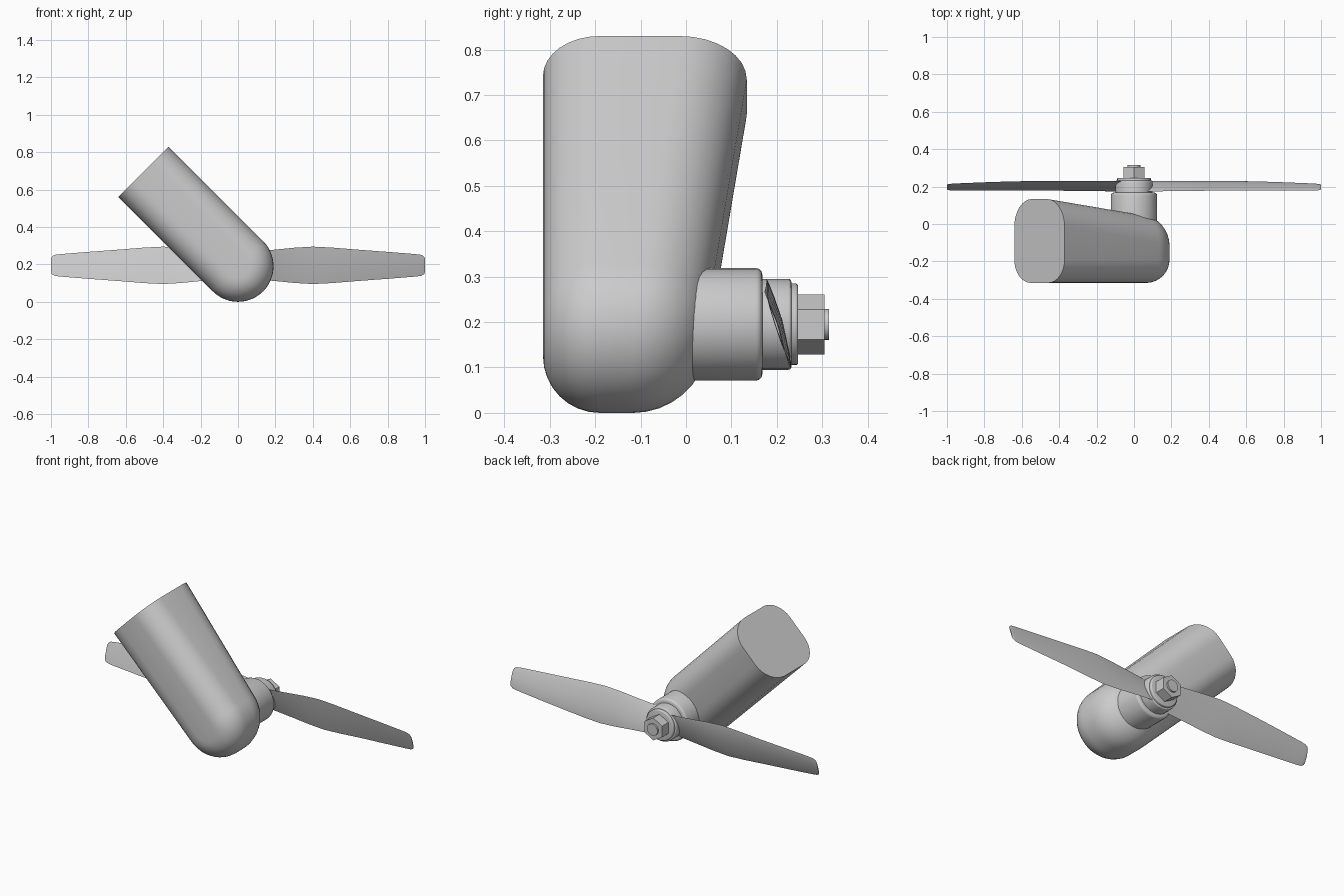
import bpy, bmesh
from math import sin, cos, pi, radians, sqrt

if "Cube" in bpy.data.objects:
    bpy.data.objects.remove(bpy.data.objects["Cube"])

ZC = 0.195          # height of the propeller axis


def finish(name, bm, angle=35):
    bmesh.ops.remove_doubles(bm, verts=bm.verts, dist=1e-5)
    bmesh.ops.holes_fill(bm, edges=[e for e in bm.edges if e.is_boundary], sides=0)
    bmesh.ops.recalc_face_normals(bm, faces=bm.faces)
    me = bpy.data.meshes.new(name)
    bm.to_mesh(me)
    bm.free()
    ob = bpy.data.objects.new(name, me)
    bpy.context.collection.objects.link(ob)
    bpy.ops.object.select_all(action='DESELECT')
    ob.select_set(True)
    bpy.context.view_layer.objects.active = ob
    bpy.ops.object.shade_smooth_by_angle(angle=radians(angle))
    return ob


def loft(name, rows, closed=True, angle=35):
    """Bridge rows of points; remaining holes are capped."""
    bm = bmesh.new()
    vr = [[bm.verts.new(p) for p in row] for row in rows]
    n = len(rows[0])
    for a, b in zip(vr, vr[1:]):
        for i in range(n if closed else n - 1):
            j = (i + 1) % n
            bm.faces.new((a[i], a[j], b[j], b[i]))
    return finish(name, bm, angle)


def turned(name, y0, y1, r, bevel=0.0, sides=32):
    """Round or hexagonal part along y, with an optional rounded rim."""
    prof = [(r, y0)]
    if bevel:
        prof += [(r - bevel + bevel * cos(k * pi / 6), y1 - bevel + bevel * sin(k * pi / 6))
                 for k in range(4)]
    else:
        prof.append((r, y1))
    rows = [[(pr * sin(2 * pi * i / sides), y, ZC + pr * cos(2 * pi * i / sides))
             for i in range(sides)] for pr, y in prof]
    return loft(name, rows)


# Mounting arm: rounded profile swept round a U path leaning 45 degrees
R, LENGTH, S = 0.19, 0.715, sqrt(0.5)
N = 8
profile = [(0, -0.315, 0)]
for k in range(N + 1):                       # front fillet
    a = k * pi / 2 / N
    profile.append((0.065 + 0.125 * sin(a), -0.19 - 0.125 * cos(a), 0))
for k in range(N + 1):                       # back fillet, on a tilted plane
    a = k * pi / 2 / N
    profile.append((0.055 + 0.135 * cos(a), -0.1 + 0.148 * sin(a), 0.12))
profile.append((0, 0.048, 0.12))

rows = []
for r, y, slope in profile:
    path = [(r, LENGTH), (r, LENGTH / 2)]
    path += [(r * cos(k * pi / 24), -r * sin(k * pi / 24)) for k in range(25)]
    path += [(-r, LENGTH / 2), (-r, LENGTH)]
    rows.append([(S * (s - t), y + slope * t, R + S * (s + t)) for s, t in path])
loft("mounting_arm", rows, closed=False)

# Motor housing, hub, washer, nut and shaft
turned("motor_housing", -0.08, 0.168, 0.124, 0.014)
turned("propeller_hub", 0.16, 0.232, 0.1, 0.006)
turned("washer", 0.225, 0.247, 0.09, 0.006)
turned("hex_nut", 0.24, 0.305, 0.066, sides=6)
turned("motor_shaft", 0.16, 0.315, 0.034, sides=24)

# Propeller blades: x, half chord, front edge y, back edge y
stations = [(0.03, 0.07, 0.172, 0.23), (0.1, 0.075, 0.174, 0.23), (0.2, 0.084, 0.176, 0.23),
            (0.3, 0.094, 0.177, 0.23), (0.4, 0.1, 0.178, 0.23), (0.5, 0.095, 0.178, 0.23),
            (0.65, 0.083, 0.178, 0.228), (0.8, 0.072, 0.178, 0.223), (0.95, 0.06, 0.178, 0.217),
            (0.98, 0.056, 0.179, 0.215), (0.995, 0.047, 0.182, 0.213), (1.0, 0.035, 0.186, 0.209)]
section = [(-1, 0), (-0.85, 0.45), (-0.4, 0.9), (0.1, 1), (0.6, 0.7), (0.9, 0.3), (1, 0),
           (0.6, -0.25), (0, -0.3), (-0.6, -0.25)]
for name, side in (("blade_right", 1), ("blade_left", -1)):
    rows = []
    for x, h, yf, yb in stations:
        th = 0.011 * h / 0.1
        rows.append([(side * x, (yf + yb) / 2 - c * (yb - yf) / 2 + th * w * (1 - abs(c) * 0.3),
                      ZC + side * h * c) for c, w in section])
    loft(name, rows, angle=50)
